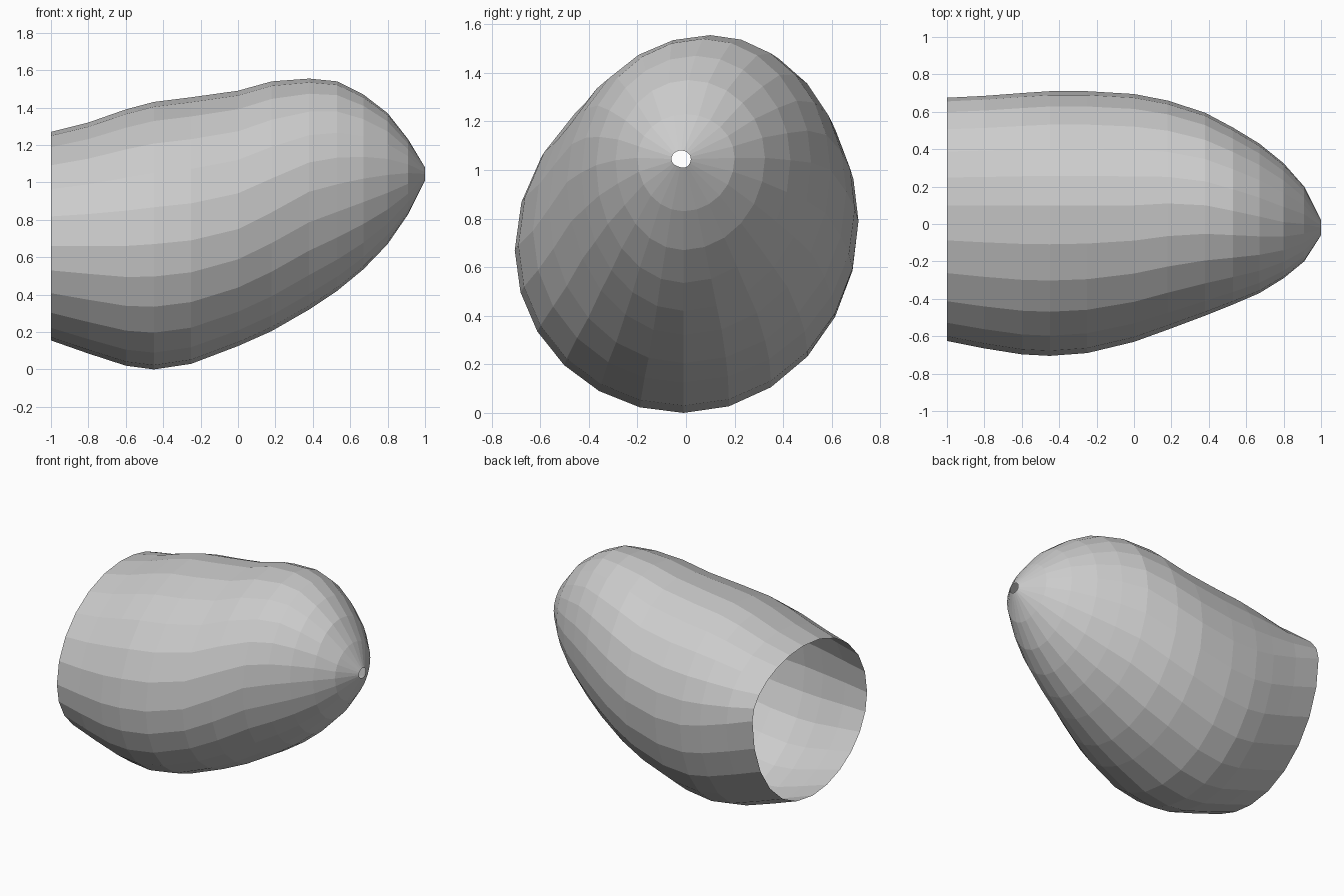
import bpy, bmesh
from math import sin, cos, pi

# Cross-sections along the shell:
# x, top z, bottom z, max y, min y, z at max y, z at min y, y of the top
SECTIONS = [
    (-1.00, 1.27, 0.155, 0.675, -0.625, 0.95, 0.66, 0.10),
    (-0.80, 1.32, 0.085, 0.685, -0.665, 0.88, 0.66, 0.10),
    (-0.60, 1.39, 0.02, 0.70, -0.697, 0.82, 0.66, 0.10),
    (-0.45, 1.43, 0.00, 0.71, -0.705, 0.79, 0.67, 0.10),
    (-0.25, 1.455, 0.03, 0.71, -0.69, 0.79, 0.69, 0.10),
    (0.00, 1.49, 0.125, 0.695, -0.63, 0.84, 0.75, 0.10),
    (0.18, 1.54, 0.205, 0.66, -0.565, 0.91, 0.84, 0.11),
    (0.38, 1.555, 0.32, 0.595, -0.49, 1.00, 0.95, 0.10),
    (0.53, 1.54, 0.42, 0.515, -0.43, 1.03, 0.99, 0.07),
    (0.67, 1.47, 0.535, 0.43, -0.37, 1.04, 1.02, 0.04),
    (0.80, 1.37, 0.67, 0.325, -0.29, 1.05, 1.04, 0.01),
    (0.91, 1.23, 0.83, 0.20, -0.20, 1.05, 1.05, 0.00),
    (1.00, 1.08, 1.01, 0.02, -0.06, 1.045, 1.045, -0.02),
]
QUARTER = 6      # sides per quarter of a ring
BOTTOM_Y = -0.01


def ring_points(zt, zb, yr, yl, zr, zl, yt):
    """Four quarter ellipses joining the top, left, bottom and right extremes."""
    ext = [(yr, zr), (yt, zt), (yl, zl), (BOTTOM_Y, zb)]
    pts = []
    for q in range(4):
        (ya, za), (yb, zb_) = ext[q], ext[(q + 1) % 4]
        cy, cz = (yb, za) if q % 2 == 0 else (ya, zb_)
        for i in range(QUARTER):
            c, s = cos(i / QUARTER * pi / 2), sin(i / QUARTER * pi / 2)
            pts.append((cy + (ya - cy) * c + (yb - cy) * s,
                        cz + (za - cz) * c + (zb_ - cz) * s))
    return pts


# Open faceted shell, lofted ring to ring
bm = bmesh.new()
rings = [[bm.verts.new((x, y, z)) for y, z in ring_points(*rest)]
         for x, *rest in SECTIONS]
n = 4 * QUARTER
for a, b in zip(rings, rings[1:]):
    for i in range(n):
        j = (i + 1) % n
        bm.faces.new((a[i], b[i], b[j], a[j]))
bmesh.ops.recalc_face_normals(bm, faces=bm.faces)

mesh = bpy.data.meshes.new("nose_shell")
bm.to_mesh(mesh)
bm.free()
bpy.context.collection.objects.link(bpy.data.objects.new("nose_shell", mesh))
